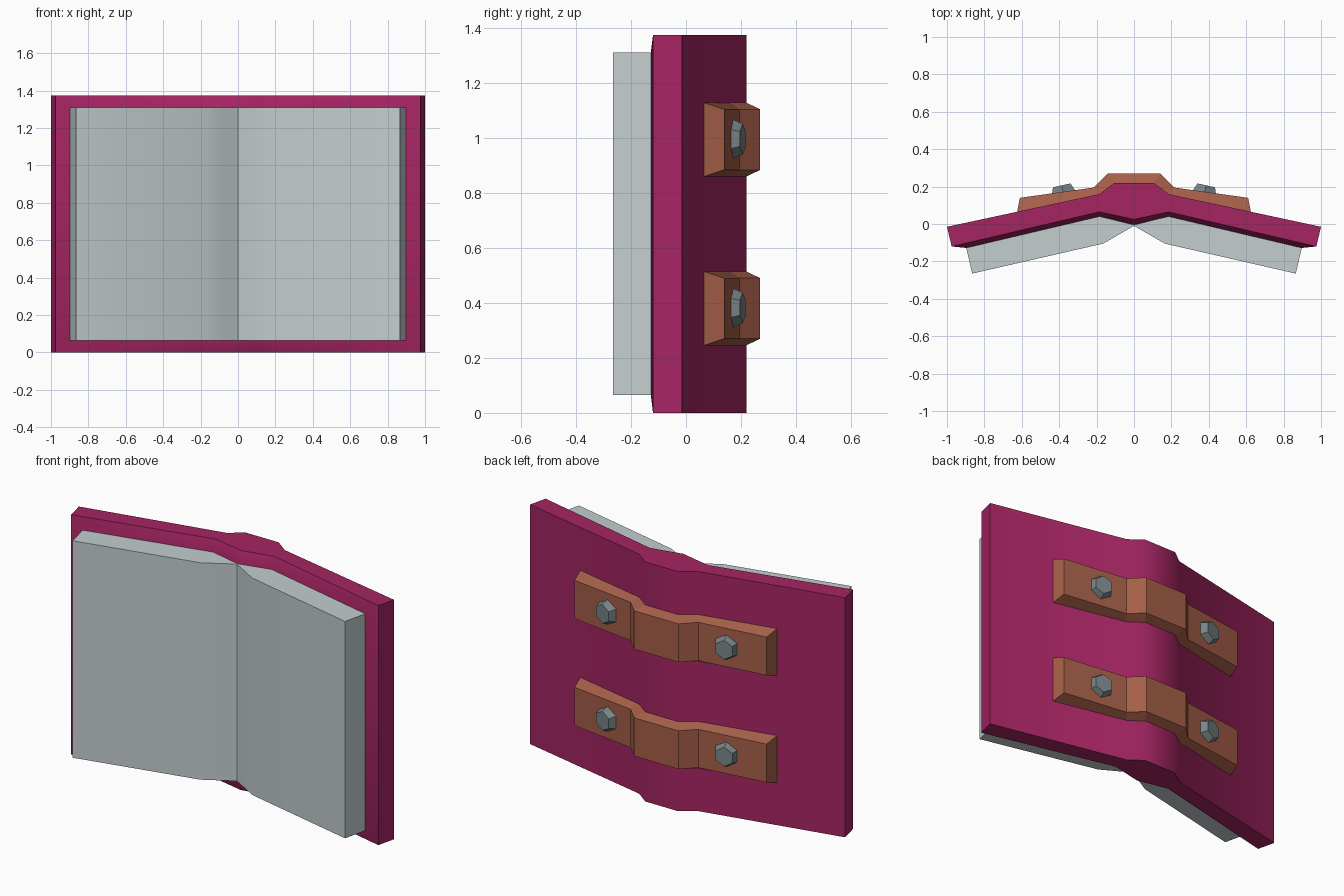
import bpy, bmesh, math
from mathutils import Matrix, Vector

if "Cube" in bpy.data.objects:
    bpy.data.objects.remove(bpy.data.objects["Cube"])


def material(name, rgb):
    m = bpy.data.materials.new(name)
    m.diffuse_color = (*rgb, 1)
    m.use_nodes = True
    m.node_tree.nodes["Principled BSDF"].inputs["Base Color"].default_value = m.diffuse_color
    return m


MAGENTA = material("magenta_cover", (0.376, 0.018, 0.122))
PAPER = material("pale_grey_paper", (0.546, 0.610, 0.624))
LEATHER = material("brown_leather", (0.376, 0.114, 0.065))
STEEL = material("grey_steel", (0.188, 0.231, 0.242))


def finish(bm, name, mat, smooth=None):
    bmesh.ops.recalc_face_normals(bm, faces=bm.faces)
    me = bpy.data.meshes.new(name)
    bm.to_mesh(me)
    bm.free()
    me.materials.append(mat)
    ob = bpy.data.objects.new(name, me)
    bpy.context.collection.objects.link(ob)
    if smooth:
        bpy.ops.object.select_all(action='DESELECT')
        ob.select_set(True)
        bpy.context.view_layer.objects.active = ob
        bpy.ops.object.shade_smooth_by_angle(angle=math.radians(smooth))
    return ob


def mirrored(half):
    """Half profile from the centre outwards -> full profile, left to right."""
    return [(-x, y) for x, y in reversed(half) if x > 0] + half


def loft(name, mat, layers, smooth=None):
    """Solid through layers, each a top-view profile with its z range."""
    bm = bmesh.new()
    rings = []
    for half, z0, z1 in layers:
        p = mirrored(half)
        rings.append([bm.verts.new((x, y, z0)) for x, y in p] +
                     [bm.verts.new((x, y, z1)) for x, y in reversed(p)])
    for a, b in zip(rings, rings[1:]):
        n = len(a)
        for i in range(n):
            j = (i + 1) % n
            bm.faces.new((a[i], a[j], b[j], b[i]))
    for r in (rings[0], rings[-1]):
        n = len(r)
        for i in range(n // 2 - 1):
            bm.faces.new((r[i], r[i + 1], r[n - 2 - i], r[n - 1 - i]))
    return finish(bm, name, mat, smooth)


# Cover: back with raised spine, front edge, and sloped border up to the pages
back = [(0, 0.22), (0.105, 0.22), (0.185, 0.16), (1.0, -0.015)]
front = [(0, 0.025), (0.105, 0.048), (0.185, 0.065), (0.975, -0.12)]
border = [(0, -0.005), (0.105, 0.021), (0.185, 0.04), (0.897, -0.128)]
loft("cover", MAGENTA, [(back, 0, 1.375), (front, 0, 1.375), (border, 0.065, 1.31)], 40)

# Page block with a valley in the middle
page_front = [(0, -0.01), (0.08, -0.056), (0.165, -0.105), (0.865, -0.265)]
loft("pages", PAPER, [(border, 0.065, 1.31), (page_front, 0.065, 1.31)], 40)

# Straps over the spine, each with two tapered hex bolts
strap_in = [(0.105, 0.218), (0.185, 0.158), (0.625, 0.064)]
strap_out = [(0.14, 0.27), (0.215, 0.195), (0.61, 0.14)]
for label, zc in (("lower", 0.38), ("upper", 0.994)):
    loft(label + "_strap", LEATHER, [(strap_in, zc - 0.135, zc + 0.135),
                                     (strap_out, zc - 0.11, zc + 0.11)])
    for side, s in (("right", 1), ("left", -1)):
        axis = Vector((s * 0.22, 0.975, 0)).normalized()
        up = Vector((0, 0, 1))
        frame = Matrix((up, axis.cross(up), axis)).transposed().to_4x4()
        centre = Vector((s * 0.382, 0.187, zc + 0.002))
        bm = bmesh.new()
        bmesh.ops.create_cone(bm, cap_ends=True, segments=6, radius1=0.073,
                              radius2=0.055, depth=0.04)
        # Turn the hexagon so that a corner points up
        if max(v.co.x for v in bm.verts) < 0.0725:
            bmesh.ops.rotate(bm, verts=bm.verts, matrix=Matrix.Rotation(math.pi / 6, 3, 'Z'))
        bmesh.ops.transform(bm, matrix=Matrix.Translation(centre) @ frame, verts=bm.verts)
        finish(bm, f"{label}_{side}_bolt", STEEL)
